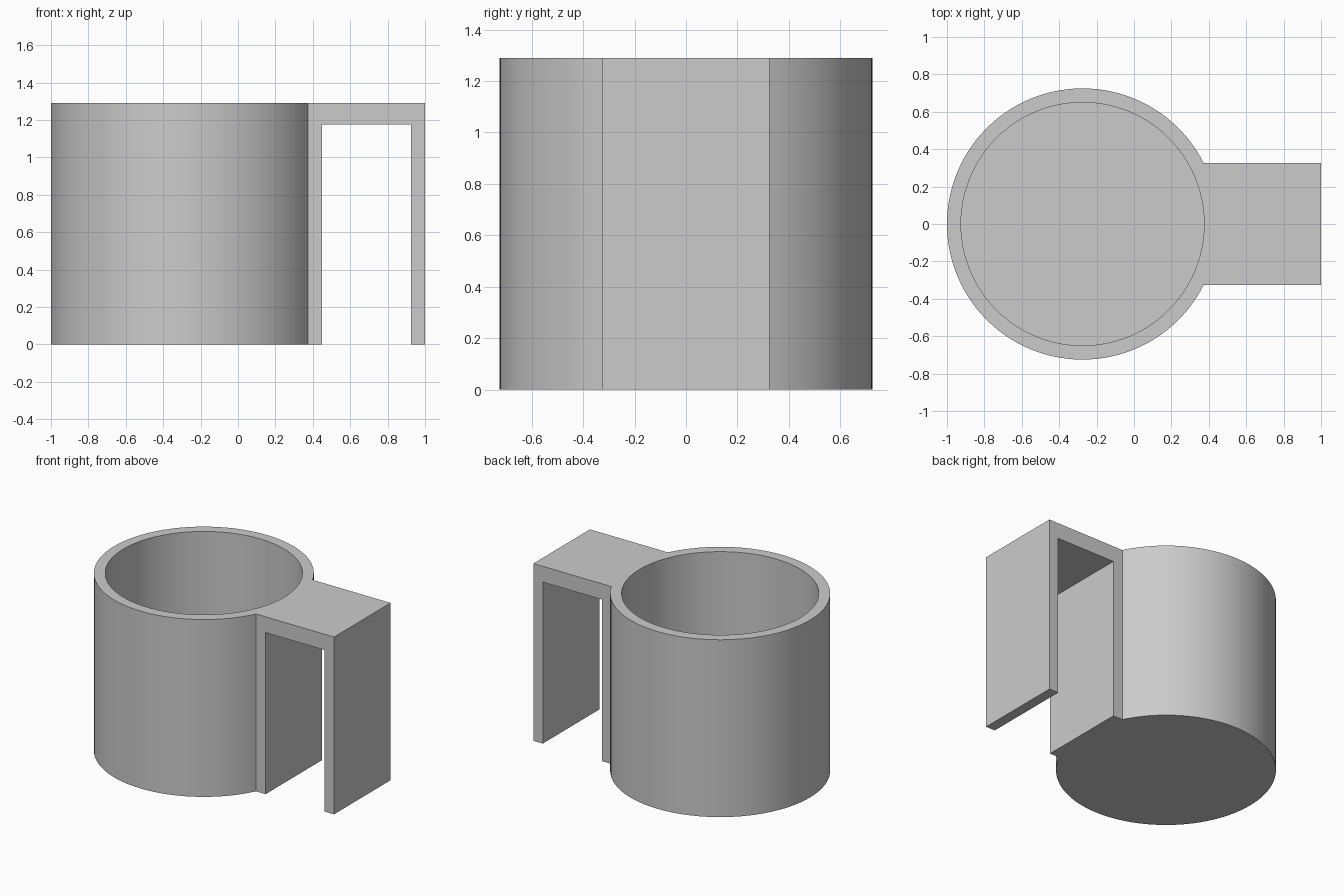
import bpy, bmesh
from math import sin, cos, asin, pi, radians

if "Cube" in bpy.data.objects:
    bpy.data.objects.remove(bpy.data.objects["Cube"])

HEIGHT, CENTRE_X, OUTER_R, INNER_R = 1.29, -0.275, 0.725, 0.65
HALF_WIDTH, FLOOR, SEGMENTS = 0.325, 0.075, 96
GAP_START, GAP_END, GAP_TOP = 0.45, 0.925, 1.175

grey = bpy.data.materials.new("plain grey")
grey.use_nodes = True
colour = (0.6, 0.6, 0.6, 1)
grey.diffuse_color = colour
grey.node_tree.nodes["Principled BSDF"].inputs["Base Color"].default_value = colour


def arc(radius, start, end, count):
    """Points along an arc around the cup axis."""
    angles = [start + (end - start) * i / count for i in range(count + 1)]
    return [(CENTRE_X + radius * cos(a), radius * sin(a)) for a in angles]


def prism(name, outline, bottom, top):
    """Extrude a plan outline upwards."""
    bm = bmesh.new()
    face = bm.faces.new([bm.verts.new((x, y, bottom)) for x, y in outline])
    result = bmesh.ops.extrude_face_region(bm, geom=[face])
    verts = [v for v in result["geom"] if isinstance(v, bmesh.types.BMVert)]
    bmesh.ops.translate(bm, verts=verts, vec=(0, 0, top - bottom))
    bmesh.ops.recalc_face_normals(bm, faces=bm.faces[:])
    mesh = bpy.data.meshes.new(name)
    bm.to_mesh(mesh)
    bm.free()
    mesh.materials.append(grey)
    obj = bpy.data.objects.new(name, mesh)
    bpy.context.collection.objects.link(obj)
    return obj


def cut(target, cutter):
    """Subtract a cutter and remove it."""
    cutter.hide_render = True
    mod = target.modifiers.new("cut", 'BOOLEAN')
    mod.operation, mod.solver, mod.object = 'DIFFERENCE', 'EXACT', cutter
    bpy.context.view_layer.objects.active = target
    bpy.ops.object.modifier_apply(modifier=mod.name)
    bpy.data.objects.remove(cutter)


# Round cup and square hook share one plan outline
join = asin(HALF_WIDTH / OUTER_R)
plan = arc(OUTER_R, join, 2 * pi - join, SEGMENTS)
plan += [(1, -HALF_WIDTH), (1, HALF_WIDTH)]
holder = prism("cup_with_hook", plan, 0, HEIGHT)

# Slot under the hook
slot = [(GAP_START, -1), (GAP_END, -1), (GAP_END, 1), (GAP_START, 1)]
cut(holder, prism("slot_cutter", slot, -1, GAP_TOP))

# Cup cavity
cavity = arc(INNER_R, 0, 2 * pi, SEGMENTS)[:-1]
cut(holder, prism("cavity_cutter", cavity, FLOOR, HEIGHT + 1))

# Smooth round walls, crisp corners
bpy.ops.object.select_all(action='DESELECT')
holder.select_set(True)
bpy.context.view_layer.objects.active = holder
bpy.ops.object.shade_smooth_by_angle(angle=radians(20))
